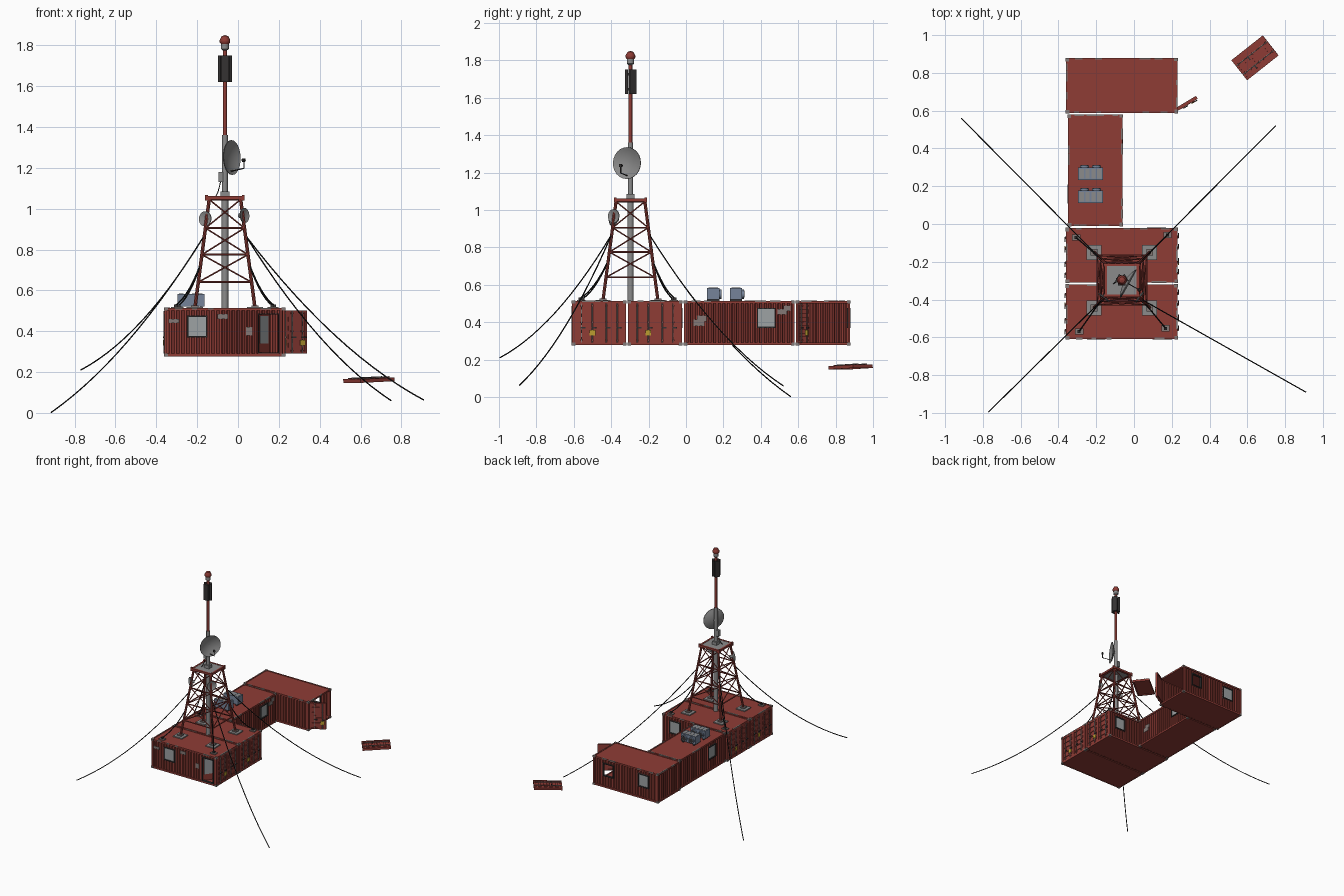
import bpy, bmesh, math, random
from mathutils import Matrix, Vector as V

if "Cube" in bpy.data.objects:
    bpy.data.objects.remove(bpy.data.objects["Cube"])
random.seed(4)

PALETTE = {
    "container_red": (0.272, 0.045, 0.036), "steel_grey": (0.26, 0.26, 0.26),
    "worn_paint": (0.23, 0.19, 0.18), "window_grey": (0.34, 0.36, 0.37),
    "dark_frame": (0.035, 0.032, 0.032), "cable_black": (0.012, 0.012, 0.012),
    "unit_blue": (0.18, 0.23, 0.32), "label_yellow": (0.5, 0.34, 0.03),
}
MATS = {}
for n, c in PALETTE.items():
    MATS[n] = bpy.data.materials.new(n)
    MATS[n].diffuse_color = (*c, 1)
RED, STEEL, WORN, PANE, DARK, BLACK, BLUE, YELLOW = PALETTE


class Part:
    """Collects primitives into one named object."""
    def __init__(self, name):
        self.name, self.bm, self.used = name, bmesh.new(), []

    def slot(self, mat):
        if mat not in self.used:
            self.used.append(mat)
        return self.used.index(mat)

    def paint(self, verts, mat, smooth=False):
        for f in {f for v in verts for f in v.link_faces}:
            f.material_index = self.slot(mat)
            f.smooth = smooth and len(f.verts) == 4

    def box(self, lo, hi, mat, M=Matrix()):
        lo, hi = V(lo), V(hi)
        m = M @ Matrix.Translation((lo + hi) / 2) @ Matrix.Diagonal((*(hi - lo), 1))
        self.paint(bmesh.ops.create_cube(self.bm, size=1, matrix=m)["verts"], mat)

    def rod(self, p, q, r, mat, seg=8, M=Matrix()):
        p, q = M @ V(p), M @ V(q)
        m = Matrix.Translation((p + q) / 2) @ (q - p).to_track_quat('Z', 'Y').to_matrix().to_4x4()
        g = bmesh.ops.create_cone(self.bm, cap_ends=True, segments=seg, radius1=r, radius2=r,
                                  depth=(q - p).length, matrix=m)
        self.paint(g["verts"], mat, seg >= 8)

    def quad(self, pts, mat, M=Matrix()):
        f = self.bm.faces.new([self.bm.verts.new(M @ V(p)) for p in pts])
        f.material_index = self.slot(mat)

    def lathe(self, prof, mat, M=Matrix(), seg=16):
        """Turn a profile of (radius, height), listed from low to high outside."""
        rings = [[self.bm.verts.new(M @ V((max(r, 1e-4) * math.cos(2 * math.pi * i / seg),
                  max(r, 1e-4) * math.sin(2 * math.pi * i / seg), z))) for i in range(seg)] for r, z in prof]
        for a, b in zip(rings, rings[1:]):
            for i in range(seg):
                j = (i + 1) % seg
                f = self.bm.faces.new((a[i], a[j], b[j], b[i]))
                f.material_index, f.smooth = self.slot(mat), True

    def done(self):
        me = bpy.data.meshes.new(self.name)
        self.bm.to_mesh(me)
        for n in self.used:
            me.materials.append(MATS[n])
        ob = bpy.data.objects.new(self.name, me)
        bpy.context.collection.objects.link(ob)
        if any(p.use_smooth for p in me.polygons):
            bpy.ops.object.select_all(action='DESELECT')
            ob.select_set(True)
            bpy.context.view_layer.objects.active = ob
            bpy.ops.object.shade_smooth_by_angle(angle=math.radians(40))


Z0, Z1 = 0.277, 0.515
PITCH = 0.0246


def rib(u):
    t = (u / PITCH) % 1
    return 0 if t < .35 else (t - .35) / .15 if t < .5 else 1 if t < .85 else (1 - t) / .15


def wall(p, M, length, holes):
    """Corrugated sheet with rectangular openings; local x along, y inward."""
    cuts = {0.01, length - 0.01} | {x for h in holes for x in h[:2]}
    for k in range(int(length / PITCH) + 1):
        cuts |= {u for t in (0, .35, .5, .85) if 0.01 < (u := (k + t) * PITCH) < length - 0.01}
    cuts = sorted(cuts)
    for a, b in zip(cuts, cuts[1:]):
        if b - a < 1e-5:
            continue
        spans = [(Z0 + .008, Z1 - .008)]
        for h in holes:
            if h[0] < (a + b) / 2 < h[1]:
                spans = [(spans[0][0], h[2]), (h[3], spans[0][1])]
        ya, yb = [.004 + .008 * rib(u) for u in (a + 1e-6, b - 1e-6)]
        for lo, hi in spans:
            p.quad([(a, ya, lo), (b, yb, lo), (b, yb, hi), (a, ya, hi)], RED, M)


def frame(p, M, a, b, lo, hi, mat, t=.007):
    for x in (a, b - t):
        p.box((x, -.002, lo), (x + t, .016, hi), mat, M)
    for z in (lo, hi - t):
        p.box((a, -.002, z), (b, .016, z + t), mat, M)


def leaf(p, M, w=.135, h=.212, label=True):
    """Cargo door leaf: slab, raised ribs, lock rods, handles, label."""
    p.box((0, 0, 0), (w, .008, h), RED, M)
    frame(p, M @ Matrix.Translation((0, -.002, 0)), 0, w, 0, h, RED, .01)
    for k in range(4):
        z = h * (.14 + .2 * k)
        p.box((.02, -.005, z), (w - .02, .001, z + .022), RED, M)
    for u in (.04, .098):
        p.rod((u, -.007, .002), (u, -.007, h - .002), .0035, WORN, 6, M)
        p.box((u - .004, -.011, h * .36), (u + .022, -.006, h * .36 + .007), DARK, M)
        for z in (.01, h * .5, h - .018):
            p.box((u - .007, -.009, z), (u + .007, 0, z + .008), RED, M)
    if label:
        p.box((.084, -.0115, .04), (.114, -.006, .068), YELLOW, M)


def container(name, x0, x1, y0, y1, doors=(), windows=None, entrance=None, open_end=None):
    p, dx, dy = Part(name), x1 - x0, y1 - y0
    windows = windows or {}
    p.box((x0 + .003, y0 + .003, Z0 + .001), (x1 - .003, y1 - .003, Z0 + .012), RED)
    p.box((x0 + .003, y0 + .003, Z1 - .012), (x1 - .003, y1 - .003, Z1 - .004), RED)
    sides = [((x0, y0), dx), ((x1, y0), dy), ((x1, y1), dx), ((x0, y1), dy)]
    for s, (o, length) in enumerate(sides):
        M = Matrix.Translation((*o, 0)) @ Matrix.Rotation(s * math.pi / 2, 4, 'Z')
        # rails, post and corner castings
        p.box((0, 0, Z0), (length, .01, Z0 + .014), RED, M)
        p.box((0, 0, Z1 - .014), (length, .01, Z1 - .001), RED, M)
        p.box((0, 0, Z0), (.013, .013, Z1), RED, M)
        for z in (Z0 - .001, Z1 - .014):
            p.box((-.002, -.002, z), (.018, .016, z + .015), WORN, M)
        # worn paint along the roof rails
        for k in range(4):
            u = random.uniform(.02, length - .08)
            p.box((u, -.0005, Z1 - .008), (u + random.uniform(.02, .06), .008, Z1 - .0003), WORN, M)
        if s == open_end:
            continue
        if s in doors:
            leaf(p, M @ Matrix.Translation((.011, .004, Z0 + .013)))
            leaf(p, M @ Matrix.Translation((length - .146, .004, Z0 + .013)), label=False)
            continue
        holes = [(u - .05, u + .05, .37, .477) for u, glazed in windows.get(s, ())]
        if s == 0 and entrance:
            holes.append(entrance)
        wall(p, M, length, holes)
        for (a, b, lo, hi), (u, glazed) in zip(holes, windows.get(s, ())):
            frame(p, M, a, b, lo, hi, DARK)
            if glazed:
                p.box((a, .006, lo), (b, .01, hi), PANE, M)
        # side door ajar, hinged on its left edge
        if s == 0 and entrance:
            a, b, lo, hi = entrance
            frame(p, M, a, b, lo, hi, DARK, .006)
            D = M @ Matrix.Translation((a + .006, .008, lo)) @ Matrix.Rotation(math.radians(55), 4, 'Z')
            p.box((0, 0, 0), (.088, .006, hi - lo), RED, D)
            p.box((.01, -.002, .05), (.078, .008, hi - lo - .012), PANE, D)
    p.done()


# four linked containers (sides: 0 front, 1 right, 2 back, 3 left)
container("front_container", -.36, .23, -.61, -.32, doors=(1, 3), windows={0: [(.16, True)]},
          entrance=(.457, .562, .29, .487))
container("second_container", -.36, .23, -.311, -.021, doors=(1, 3), windows={2: [(.11, True)]})
container("link_container", -.35, -.06, -.011, .579, windows={1: [(.44, True)], 3: [(.42, True)]})
container("rear_container", -.36, .23, .588, .878, windows={2: [(.135, False), (.455, True)]}, open_end=1)

# bare metal patches on the link container and front wall
p = Part("worn_wall_patches")
for y, z, w, h in ((.04, .38, .06, .035), (.06, .405, .05, .03), (.49, .44, .05, .03), (.52, .46, .04, .03)):
    p.box((-.066, y, z), (-.061, y + w, z + h), WORN)
for x, z, w, h in ((-.34, .44, .05, .02), (-.1, .46, .05, .025), (.04, .38, .03, .04)):
    p.box((x, -.6085, z), (x + w, -.604, z + h), WORN)
p.done()

# swung-open rear door and the torn-off one
p = Part("open_rear_door")
leaf(p, Matrix.Translation((.228, .602, Z0 + .013)) @ Matrix.Rotation(math.radians(31), 4, 'Z'), .125)
p.done()
p = Part("torn_off_door")
a, b = V((.62, -.785, 0)).normalized(), V((.785, .62, .04)).normalized()
M = Matrix((a, b.cross(a), b)).transposed().to_4x4()
leaf(p, Matrix.Translation((.64, .88, .165)) @ M @ Matrix.Translation((-.067, 0, -.106)), label=False)
p.done()

# roof cooling units
p = Part("cooling_units")
for y in (.112, .234):
    p.box((-.296, y, Z1 + .006), (-.164, y + .066, .583), BLUE)
    for x in (-.285, -.185):
        p.box((x, y, Z1 - .004), (x + .012, y + .066, Z1 + .006), DARK)
    for k in range(4):
        x = -.288 + k * .031
        p.box((x, y + .008, .58), (x + .022, y + .058, .5845), STEEL)
    for x in (-.262, -.198):
        p.rod((x, y + .06, .55), (x, y + .077, .55), .025, BLUE, 14)
        p.rod((x, y + .07, .55), (x, y + .078, .55), .019, DARK, 14)
p.done()

# lattice tower
CX, CY = -.064, -.297
half = lambda z: .147 - (z - Z1) * .132
corner = lambda i, z: V((CX + (-1, 1, 1, -1)[i] * half(z), CY + (-1, -1, 1, 1)[i] * half(z), z))
p = Part("lattice_tower")
levels = (.64, .775, .905, 1.045)
for i in range(4):
    j = (i + 1) % 4
    p.rod(corner(i, Z1), corner(i, 1.05), .0085, RED, 8)
    f = corner(i, Z1)
    p.box(f - V((.04, .04, .006)), f + V((.04, .04, .004)), STEEL)
    p.box(f - V((.018, .018, 0)), f + V((.018, .018, .012)), WORN)
    for z in levels:
        p.rod(corner(i, z), corner(j, z), .005, RED, 6)
    for lo, hi in zip(levels, levels[1:]):
        p.rod(corner(i, lo), corner(j, hi), .0037, RED, 6)
        p.rod(corner(j, lo), corner(i, hi), .0037, RED, 6)
p.done()

# platform on top of the tower
p = Part("tower_platform")
p.box((CX - .085, CY - .08, 1.05), (CX + .085, CY + .08, 1.06), STEEL)
for s in (-1, 1):
    p.box((CX - .096, CY + s * .082 - .007, 1.046), (CX + .096, CY + s * .082 + .007, 1.062), RED)
    p.box((CX + s * .085 - .007, CY - .088, 1.046), (CX + s * .085 + .007, CY + .088, 1.062), RED)
    for t in (-1, 1):
        p.box((CX + s * .09 - .007, CY + t * .082 - .007, 1.04), (CX + s * .09 + .007, CY + t * .082 + .007, 1.068), RED)
p.box((CX - .022, CY - .022, 1.06), (CX + .022, CY + .022, 1.085), STEEL)
p.done()

# mast, sector antennas and warning lamp
p = Part("mast")
p.rod((CX, CY, Z1 - .01), (CX, CY, 1.06), .017, STEEL, 12)
p.rod((CX, CY, 1.06), (CX, CY, 1.36), .014, STEEL, 12)
p.rod((CX, CY, 1.36), (CX, CY, 1.79), .01, RED, 12)
p.box((CX - .032, CY - .012, 1.13), (CX - .01, CY + .012, 1.18), STEEL)
p.done()
p = Part("sector_antennas")
for k in range(3):
    M = Matrix.Translation((CX, CY, 0)) @ Matrix.Rotation(math.radians(120 * k), 4, 'Z')
    p.box((-.02, -.029, 1.62), (.02, -.013, 1.75), DARK, M)
    for z in (1.64, 1.72):
        p.box((-.006, -.014, z), (.006, 0, z + .012), STEEL, M)
p.done()
p = Part("warning_lamp")
M = Matrix.Translation((CX, CY, 0))
p.lathe([(.01, 1.775), (.019, 1.782), (.019, 1.808)], STEEL, M)
p.lathe([(.019, 1.806), (.026, 1.815), (.026, 1.826), (.016, 1.845), (0, 1.85)], RED, M)
p.done()


def dish(name, centre, normal, R, depth, feed):
    """Thin parabolic bowl opening along its normal."""
    p, n = Part(name), V(normal).normalized()
    M = Matrix.Translation(centre) @ n.to_track_quat('Z', 'Y').to_matrix().to_4x4()
    rs = [R * k / 6 for k in range(7)]
    p.lathe([(r, depth * (r / R) ** 2 - .004) for r in rs] +
            [(r, depth * (r / R) ** 2) for r in reversed(rs)], STEEL, M, 24)
    p.rod((0, 0, -.025), (0, 0, 0), .012, STEEL, 10, M)
    if feed:
        c, side = V(centre), V((0, 0, -1))
        tip = c + n * .088 + side * .015
        elbow = tip + side * .04
        p.rod(c + n * .01 + side * R * .8, elbow, .003, DARK, 6)
        p.rod(elbow, tip, .003, DARK, 6)
        p.rod(tip - n * .008, tip + n * .006, .009, DARK, 8)
    p.done()


dish("main_dish", (-.048, -.306, 1.25), (.87, -.49, .03), .085, .022, True)
dish("left_small_dish", (-.157, -.385, .95), (-.6, -.8, .05), .037, .008, False)
dish("right_small_dish", (.027, -.383, .967), (.8, -.6, .05), .037, .008, False)


def cable(p, a, b, sag, r, n=14):
    pts = [V(a).lerp(V(b), t / n) - V((0, 0, sag * 4 * (t / n) * (1 - t / n))) for t in range(n + 1)]
    for q, s in zip(pts, pts[1:]):
        p.rod(q, s, r, BLACK, 6)


# long guy cables and short roof stays
p = Part("guy_cables")
for i, end in enumerate([(-.77, -.995, .21), (.91, -.89, .063), (.75, .52, .06), (-.915, .56, .002)]):
    cable(p, corner(i, .87), end, .085, .0035)
p.done()
p = Part("roof_stays")
for i, (x, y) in enumerate([(-.29, -.568), (.167, -.552), (.177, -.058), (-.306, -.072)]):
    cable(p, corner(i, .73), (x, y, Z1 + .012), .03, .004)
    p.box((x - .022, y - .016, Z1 - .006), (x + .022, y + .016, Z1 + .004), WORN)
    p.box((x - .008, y - .008, Z1), (x + .008, y + .008, Z1 + .016), DARK)
p.done()
# cable hanging from the mast box to the platform
p = Part("mast_cable")
cable(p, (CX - .022, CY, 1.13), (CX - .045, CY - .02, 1.06), .01, .0025, 6)
p.done()

for m in bpy.data.materials:
    if m.users and not m.is_grease_pencil:
        m.use_nodes = True
        m.node_tree.nodes["Principled BSDF"].inputs["Base Color"].default_value = m.diffuse_color
